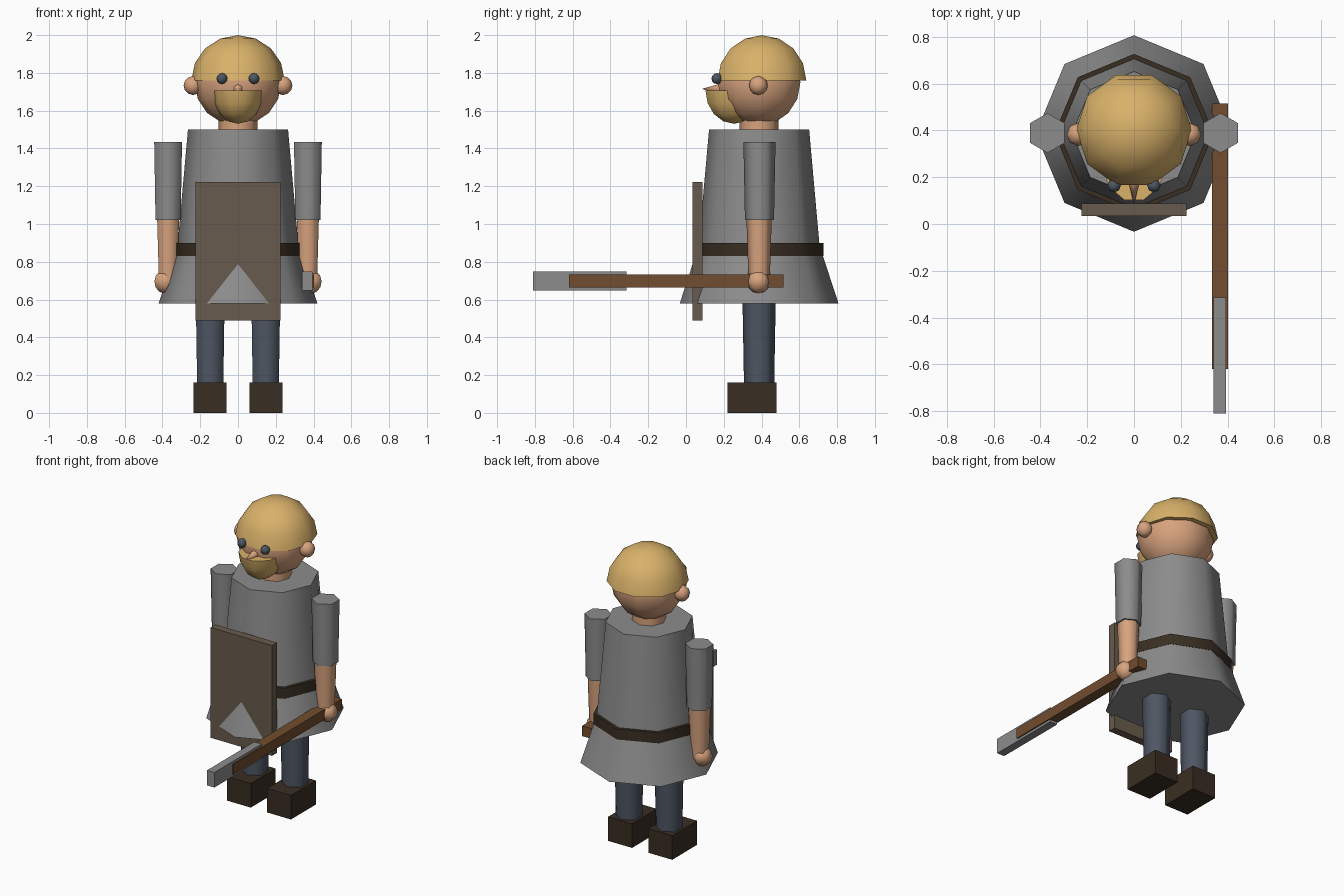
import bpy, bmesh
from math import sin, cos, pi, radians
from mathutils import Matrix, Vector

if "Cube" in bpy.data.objects:
    bpy.data.objects.remove(bpy.data.objects["Cube"])


def material(name, rgb):
    color = [((c / 255 + 0.055) / 1.055) ** 2.4 for c in rgb] + [1]
    m = bpy.data.materials.new(name)
    m.use_nodes = True
    m.diffuse_color = color
    m.node_tree.nodes["Principled BSDF"].inputs["Base Color"].default_value = color
    return m


grey = material("grey cloth and steel", (140, 140, 140))
skin = material("skin", (216, 163, 126))
blond = material("blond hair", (218, 178, 106))
slate = material("slate blue", (78, 86, 99))
leather = material("dark leather", (57, 46, 34))
board = material("shield wood", (104, 91, 77))
wood = material("handle wood", (113, 77, 46))


def finish(name, bm, mat):
    bmesh.ops.recalc_face_normals(bm, faces=bm.faces[:])
    mesh = bpy.data.meshes.new(name)
    bm.to_mesh(mesh)
    bm.free()
    mesh.materials.append(mat)
    mesh.shade_smooth()
    mesh.set_sharp_from_angle(angle=radians(65))
    obj = bpy.data.objects.new(name, mesh)
    bpy.context.collection.objects.link(obj)
    return obj


def lathe(name, rings, sides, loc, mat, start=90, scale=(1, 1, 1), tilt=0):
    """Closed solid from (radius, height) rings, lowest first."""
    bm = bmesh.new()
    loops = []
    for r, z in rings:
        if r < 1e-5:
            loops.append([bm.verts.new((0, 0, z))] * sides)
        else:
            angles = [radians(start) + 2 * pi * i / sides for i in range(sides)]
            loops.append([bm.verts.new((r * cos(a), r * sin(a), z)) for a in angles])
    for low, high in zip(loops, loops[1:]):
        for i in range(sides):
            j = (i + 1) % sides
            corners = dict.fromkeys([low[i], low[j], high[j], high[i]])
            bm.faces.new(list(corners))
    for end, (r, z) in ((loops[0], rings[0]), (loops[-1], rings[-1])):
        if r > 1e-5:
            bm.faces.new(end)
    bm.transform(Matrix.Translation(loc) @ Matrix.Rotation(radians(tilt), 4, 'X')
                 @ Matrix.Diagonal((*scale, 1)))
    return finish(name, bm, mat)


def ball(name, r, sides, rows, loc, mat, low=-90, high=90, **kw):
    """Faceted ball, or the part of one between two latitudes."""
    lats = [radians(low + (high - low) * i / rows) for i in range(rows + 1)]
    return lathe(name, [(r * cos(a), r * sin(a)) for a in lats], sides, loc, mat, **kw)


def box(name, low, high, mat):
    bm = bmesh.new()
    bmesh.ops.create_cube(bm, size=1)
    low, high = Vector(low), Vector(high)
    bm.transform(Matrix.Translation((low + high) / 2)
                 @ Matrix.Diagonal((*(high - low), 1)))
    return finish(name, bm, mat)


Y = 0.387  # body axis

# Tunic and belt
lathe("tunic_torso", [(0.325, 0.83), (0.265, 1.5)], 8, (0, Y, 0), grey)
lathe("tunic_skirt", [(0.42, 0.58), (0.335, 0.84)], 8, (0, Y, 0), grey)
lathe("belt", [(0.34, 0.83), (0.34, 0.9)], 8, (0, Y, 0), leather)

# Head
lathe("neck", [(0.103, 1.45), (0.103, 1.6)], 8, (0, Y, 0), skin)
ball("head", 0.23, 10, 8, (0, Y, 1.75), skin, start=0)
ball("hair", 0.247, 10, 4, (0, 0.402, 1.76), blond, low=0, start=0,
     scale=(1, 1, 0.97))
ball("beard", 0.14, 10, 4, (0, 0.255, 1.707), blond, high=0, start=0,
     scale=(0.97, 1.14, 1.26))
lathe("nose", [(0.028, 0), (0, 0.1)], 6, (0, 0.183, 1.715), skin, tilt=90)

# Paired parts
for side, s in (("left", 1), ("right", -1)):
    ball(side + "_eye", 0.029, 8, 6, (s * 0.085, 0.164, 1.77), slate)
    ball(side + "_ear", 0.05, 8, 6, (s * 0.238, Y - 0.004, 1.733), skin)
    lathe(side + "_sleeve", [(0.077, 1.02), (0.085, 1.435)], 6,
          (s * 0.37, Y + 0.002, 0), grey)
    lathe(side + "_forearm", [(0.056, 0.69), (0.067, 1.03)], 6,
          (s * 0.37, Y, 0), skin)
    ball(side + "_hand", 0.063, 6, 6, (s * 0.388, Y - 0.003, 0.695), skin)
    lathe(side + "_leg", [(0.08, 0.15), (0.088, 0.6)], 6, (s * 0.147, Y, 0), slate)
    x = sorted((s * 0.06, s * 0.235))
    box(side + "_boot", (x[0], 0.22, 0), (x[1], 0.48, 0.16), leather)

# Shield and weapon
box("shield", (-0.225, 0.035, 0.49), (0.225, 0.087, 1.222), board)
box("weapon_handle", (0.334, -0.62, 0.664), (0.402, 0.515, 0.732), wood)
box("weapon_blade", (0.34, -0.81, 0.648), (0.394, -0.315, 0.748), grey)
